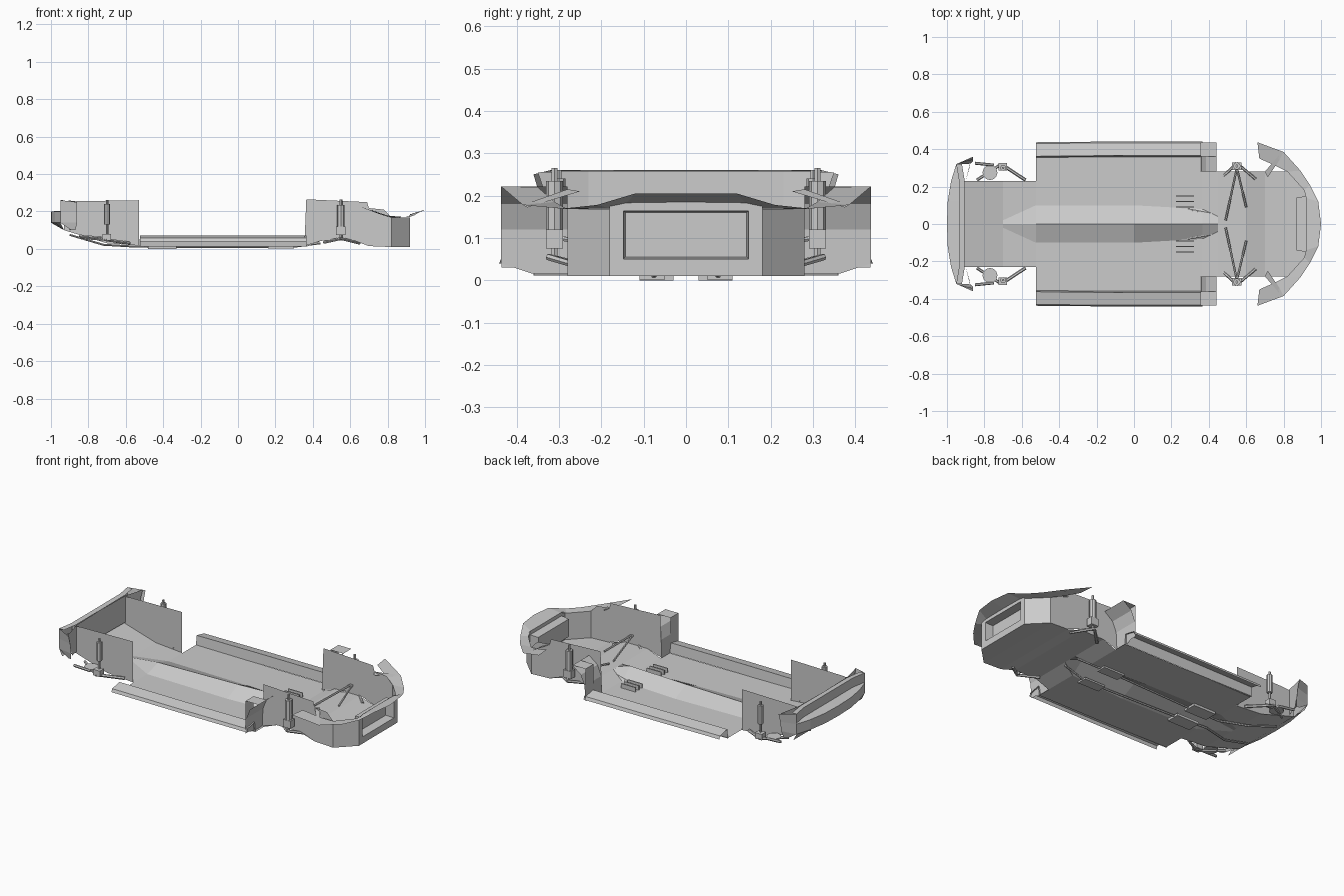
import bpy, bmesh, math
from mathutils import Vector


def make(name, verts, faces):
    me = bpy.data.meshes.new(name)
    me.from_pydata(verts, [], faces)
    me.validate()
    ob = bpy.data.objects.new(name, me)
    bpy.context.collection.objects.link(ob)
    return ob


def mirror(ob):
    m = ob.modifiers.new("mirror", "MIRROR")
    m.use_axis = (False, True, False)
    m.use_clip = True
    m.merge_threshold = 0.0005
    return ob


def sheet(name, rows):
    """Loft equal-length rows of points into quads, mirrored across y."""
    n = len(rows[0])
    verts = [p for r in rows for p in r]
    faces = [(i * n + j, i * n + j + 1, (i + 1) * n + j + 1, (i + 1) * n + j)
             for i in range(len(rows) - 1) for j in range(n - 1)]
    return mirror(make(name, verts, faces))


def panel(name, y, outline):
    """Flat upright panel from an xz outline, mirrored."""
    return mirror(make(name, [(x, y, z) for x, z in outline], [tuple(range(len(outline)))]))


def box(name, lo, hi):
    bm = bmesh.new()
    bmesh.ops.create_cube(bm, size=1)
    for v in bm.verts:
        v.co = Vector([(lo[k] + hi[k]) / 2 + v.co[k] * (hi[k] - lo[k]) for k in range(3)])
    ob = make(name, [], [])
    bm.to_mesh(ob.data)
    bm.free()
    return mirror(ob)


def rod(name, a, b, r, sides=6):
    a, b = Vector(a), Vector(b)
    q = (b - a).to_track_quat('Z', 'Y')
    verts = []
    for c in (a, b):
        for i in range(sides):
            t = 2 * math.pi * i / sides
            verts.append(c + q @ Vector((r * math.cos(t), r * math.sin(t), 0)))
    faces = [(i, (i + 1) % sides, sides + (i + 1) % sides, sides + i) for i in range(sides)]
    faces += [tuple(range(sides))[::-1], tuple(range(sides, 2 * sides))]
    return mirror(make(name, [tuple(v) for v in verts], faces))


def floor(name, stations):
    """Floor section: x, ridge height, tunnel half width, floor height, half width."""
    sheet(name, [[(x, 0, t), (x, w, z), (x, h, z)] for x, t, w, z, h in stations])


# Floor pan with central tunnel
floor("rear_floor", [(-0.93, .10, .08, .10, .23), (-0.70, .032, .02, .032, .23),
                     (-0.525, .05, .10, .018, .23)])
floor("cabin_floor", [(-0.525, .05, .10, .018, .36), (0.0, .06, .10, .012, .36),
                      (0.365, .072, .08, .012, .36)])
floor("front_floor", [(0.365, .072, .08, .012, .28), (0.45, .045, .04, .045, .28),
                      (0.60, .045, .04, .045, .28), (0.70, .015, .04, .015, .28),
                      (0.82, .010, .04, .010, .28), (0.92, .010, .04, .010, .18)])

# Side sills
sill = [(.355, .014), (.362, .072), (.43, .058), (.437, .04)]
sheet("side_sill", [[(x, y + dy, z) for y, z in sill]
                    for x, dy in ((-0.525, 0), (-0.1, .004), (0.365, .003))])

# Rear inner side walls
panel("rear_side_wall", .23, [(-0.93, .25), (-0.86, .255), (-0.53, .26), (-0.53, .018),
                              (-0.70, .03), (-0.93, .10)])

# Rear bumper: section swept across y, with an upright panel and flared ends
bar = [(0, .23), (.012, .225), (.022, .2), (.05, .14)]
sheet("rear_bumper_bar", [[(-.93, y, .10), (-1 + o, y, .14), (-1 + o, y, .2), (-.935, y, .205)]
                          for y, o in ((0, 0), (.12, .004), (.23, .022), (.32, .05))])
sheet("rear_bumper_panel", [[(-.935 - k, y, .205), (-.935 - k, y, .26), (-.905 - k, y, .258)]
                            for y, k in ((0, 0), (.23, 0), (.32, .015))])
sheet("rear_bumper_end", [[(-0.89, .32, .10), (-0.95, .32, .14), (-0.95, .32, .2), (-0.95, .32, .26)],
                          [(-0.87, .325, .10), (-0.86, .335, .14), (-0.86, .345, .2), (-0.86, .36, .25)]])
sheet("rear_inner_panel", [[(-0.905, 0, .10), (-0.905, 0, .258)], [(-0.90, .23, .10), (-0.90, .23, .258)],
                           [(-0.88, .30, .11), (-0.87, .35, .255)]])

# Front wheel wells: curved rear liner and inner wall
arch = [(0.355, .015), (0.36, .12), (0.385, .18), (0.44, .222)]
sheet("front_wheel_liner", [[(x, y, max(z, low)) for x, z in arch]
                            for y, low in ((.28, .012), (.36, .015), (.437, .04))])
sheet("liner_back", [[(.355, y, .03), (.355, y, .222), (.44, y, .222)] for y in (.36, .435)])
panel("front_side_wall", .28, [(0.355, .015), (0.365, .265), (0.69, .25), (0.70, .218), (0.78, .21),
                               (0.82, .168), (0.82, .010), (0.70, .015), (0.62, .045), (0.45, .045)])

# Nose: angled corners and a face framing the recessed intake
sheet("nose_corner", [[(0.82, .28, .010), (0.82, .28, .168)], [(0.92, .18, .010), (0.92, .18, .168)]])
sheet("nose_face", [[(.92, 0, .010), (.92, .18, .010)], [(.92, 0, .05), (.92, .148, .05)]])
sheet("nose_face_side", [[(.92, .18, .010), (.92, .18, .168)], [(.92, .148, .05), (.92, .148, .164)]])
sheet("nose_face_top", [[(.92, 0, .164), (.92, .148, .164), (.92, .18, .168)],
                        [(.92, 0, .185), (.92, .148, .185), (.92, .18, .175)]])
sheet("intake_duct", [[(.92, 0, .05), (.92, .148, .05), (.92, .148, .164), (.92, 0, .164)],
                      [(.87, 0, .055), (.87, .143, .055), (.87, .143, .16), (.87, 0, .16)]])
sheet("intake_back", [[(.87, 0, .055), (.87, 0, .16)], [(.87, .143, .055), (.87, .143, .16)]])

# Crescent shelf around the nose
outer = [(1.0, 0, .205), (.985, .12, .205), (.94, .21, .178), (.89, .285, .17), (.80, .385, .178), (.66, .437, .222)]
inner = [(.92, 0, .185), (.92, .14, .183), (.91, .18, .170), (.82, .28, .168), (.76, .31, .185), (.67, .35, .22)]
sheet("nose_shelf", [inner, outer])
sheet("front_well_lip", [[(.70, .28, .215), (.79, .385, .178)], [(.715, .25, .21), (.80, .375, .172)]])

# Front suspension
rod("front_shock", (.55, .31, .12), (.55, .31, .235), .02, 8)
rod("front_shock_shaft", (.55, .31, .05), (.55, .31, .265), .008)
box("front_hub", (.525, .29, .075), (.575, .33, .12))
rod("front_cross_brace_a", (.55, .30, .10), (.49, .02, .06), .006)
rod("front_cross_brace_b", (.55, .30, .10), (.60, .09, .06), .006)
rod("front_lower_arm_a", (.55, .325, .055), (.46, .24, .035), .008)
rod("front_lower_arm_b", (.55, .325, .055), (.65, .24, .03), .008)

# Rear suspension
rod("rear_shock", (-.70, .30, .13), (-.70, .30, .24), .016, 8)
rod("rear_shock_shaft", (-.70, .30, .04), (-.70, .30, .26), .007)
rod("rear_spring_seat", (-.77, .275, .055), (-.77, .275, .065), .04, 12)
rod("rear_trailing_arm", (-.58, .235, .03), (-.71, .32, .05), .009)
rod("rear_lower_arm", (-.71, .32, .05), (-.84, .235, .06), .008)
rod("rear_upper_arm", (-.85, .325, .07), (-.75, .315, .06), .008)
box("rear_hub", (-.725, .285, .045), (-.68, .325, .08))

# Exhaust pipes and mufflers under the floor
pipe = [(.44, .05, .03), (.28, .08, .009), (-.30, .06, .009), (-.55, .05, .012), (-.72, .10, .022), (-.90, .12, .075)]
for i, (a, b) in enumerate(zip(pipe, pipe[1:])):
    rod("exhaust_pipe_%d" % i, a, b, .006)
box("muffler", (-.48, .03, 0), (-.33, .11, .014))
box("catalyst", (.16, .05, .002), (.30, .11, .012))

# Raised floor ribs in the footwells
for i, y in enumerate((.09, .12, .15)):
    box("floor_rib_%d" % i, (.225, y - .003, .012), (.32, y + .003, .038))
